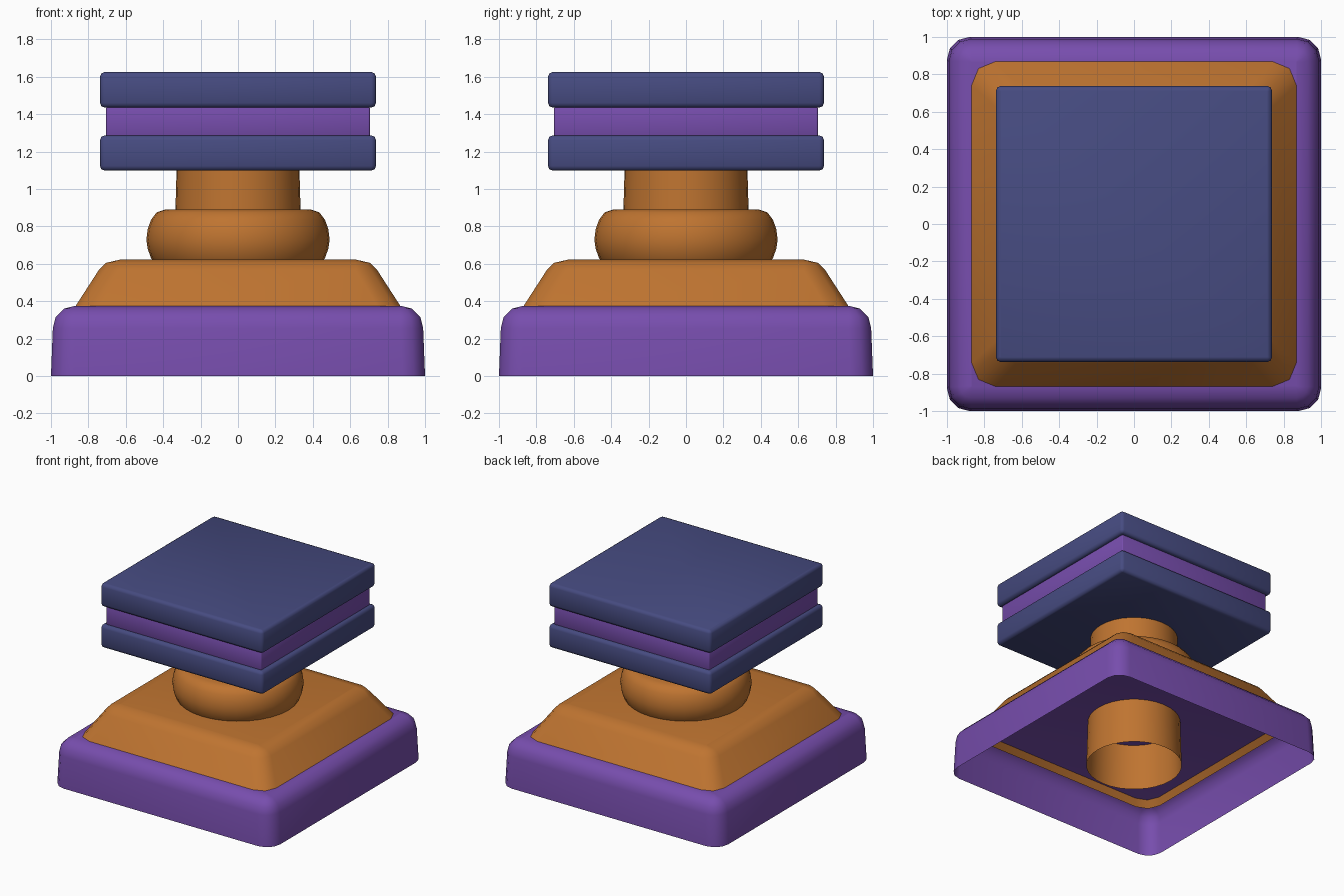
import bpy
import bmesh
from math import cos, sin, pi, radians

if "Cube" in bpy.data.objects:
    bpy.data.objects.remove(bpy.data.objects["Cube"], do_unlink=True)


def make_material(name, rgb):
    mat = bpy.data.materials.new(name)
    mat.use_nodes = True
    color = (*rgb, 1.0)
    mat.diffuse_color = color
    mat.node_tree.nodes["Principled BSDF"].inputs["Base Color"].default_value = color
    return mat


PURPLE = make_material("purple", (0.185, 0.075, 0.42))
ORANGE = make_material("orange", (0.52, 0.175, 0.03))
NAVY = make_material("navy blue", (0.062, 0.071, 0.22))


def rounded_square(half, radius, segments):
    """Outline of a square with rounded corners, counter-clockwise."""
    points = []
    for corner in range(4):
        start = corner * pi / 2
        mid = start + pi / 4
        cx = (half - radius) * (1 if cos(mid) > 0 else -1)
        cy = (half - radius) * (1 if sin(mid) > 0 else -1)
        for i in range(segments + 1):
            a = start + i * pi / 2 / segments
            points.append((cx + radius * cos(a), cy + radius * sin(a)))
    return points


def circle(radius, sides):
    return [(radius * cos(2 * pi * i / sides), radius * sin(2 * pi * i / sides))
            for i in range(sides)]


def loft(name, sections, material, cap_bottom=True, cap_top=True, angle=50):
    """Skin a stack of (outline, height) sections from bottom to top."""
    bm = bmesh.new()
    rings = [[bm.verts.new((x, y, z)) for x, y in outline] for outline, z in sections]
    for low, high in zip(rings, rings[1:]):
        n = len(low)
        for i in range(n):
            j = (i + 1) % n
            bm.faces.new((low[i], low[j], high[j], high[i]))
    if cap_bottom:
        bm.faces.new(rings[0][::-1])
    if cap_top:
        bm.faces.new(rings[-1])
    mesh = bpy.data.meshes.new(name)
    bm.to_mesh(mesh)
    bm.free()
    mesh.materials.append(material)
    obj = bpy.data.objects.new(name, mesh)
    bpy.context.collection.objects.link(obj)
    bpy.ops.object.select_all(action="DESELECT")
    obj.select_set(True)
    bpy.context.view_layer.objects.active = obj
    bpy.ops.object.shade_smooth_by_angle(angle=radians(angle))
    return obj


def square_loft(name, profile, segments, material, **options):
    """Profile entries are (half width, height, corner radius)."""
    return loft(name, [(rounded_square(h, r, segments), z) for h, z, r in profile],
                material, **options)


def round_loft(name, profile, material, **options):
    """Profile entries are (radius, height)."""
    return loft(name, [(circle(r, 32), z) for r, z in profile], material, **options)


def slab(name, half, bottom, top, bevel, material):
    """Square slab with bevelled edges all round."""
    e = bevel * 0.3
    profile = [(half - bevel, bottom, 0.002), (half - e, bottom + e, bevel - e),
               (half, bottom + bevel, bevel), (half, top - bevel, bevel),
               (half - e, top - e, bevel - e), (half - bevel, top, 0.002)]
    square_loft(name, profile, 2, material)


# Hollow base, open underneath
square_loft("base", [(1.0, 0, 0.12), (0.99, 0.255, 0.12), (0.975, 0.315, 0.104),
                     (0.93, 0.36, 0.06), (0.87, 0.375, 0.003)],
            3, PURPLE, cap_bottom=False)

# Sloping plinth, its open skirt sunk through the base top
square_loft("plinth", [(0.90, 0.325, 0.127), (0.745, 0.565, 0.115),
                       (0.705, 0.605, 0.075), (0.63, 0.622, 0.003)],
            2, ORANGE, cap_bottom=False)

# Rounded collar around the stem
round_loft("collar", [(0.39, 0.57), (0.435, 0.585), (0.465, 0.63), (0.483, 0.68),
                      (0.49, 0.73), (0.483, 0.785), (0.465, 0.835), (0.435, 0.875),
                      (0.39, 0.89)], ORANGE)

# Tapered tube running from the ground to the head
round_loft("stem", [(0.36, 0), (0.328, 1.12)], ORANGE,
           cap_bottom=False, cap_top=False)

# Head: two plates with a narrower block between
slab("lower_plate", 0.738, 1.098, 1.286, 0.025, NAVY)
slab("middle_block", 0.705, 1.28, 1.44, 0.008, PURPLE)
slab("upper_plate", 0.738, 1.435, 1.625, 0.025, NAVY)
